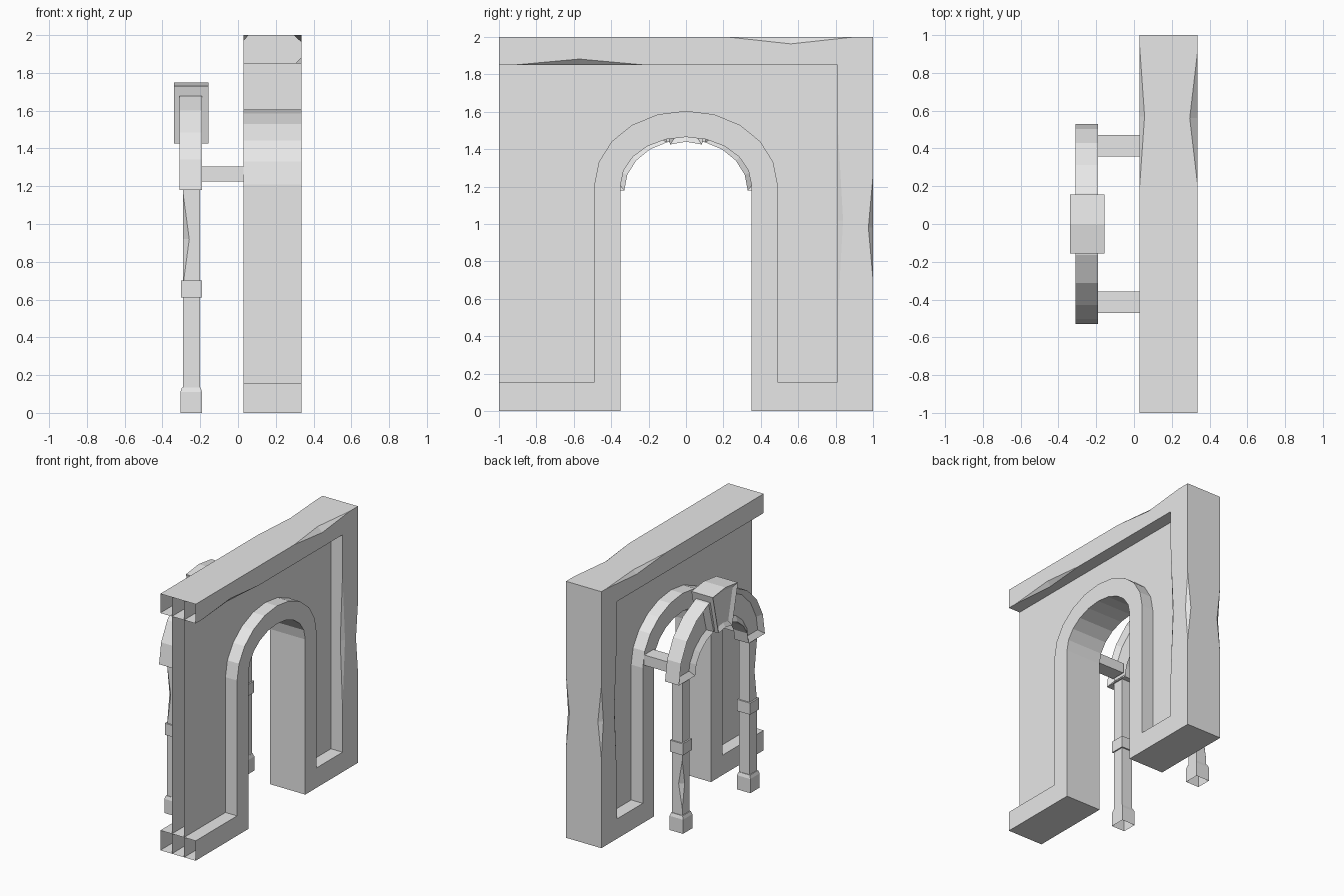
import bpy, bmesh
from math import sin, cos, pi
from mathutils import Vector

if "Cube" in bpy.data.objects:
    bpy.data.objects.remove(bpy.data.objects["Cube"], do_unlink=True)

stone = bpy.data.materials.new("grey_stone")
stone.use_nodes = True
GREY = (0.8, 0.8, 0.8, 1)
stone.diffuse_color = GREY
stone.node_tree.nodes["Principled BSDF"].inputs["Base Color"].default_value = GREY

X0, X1 = 0.03, 0.335          # wall thickness
STEPS = 10                    # arch segments


def finish(bm, name):
    mesh = bpy.data.meshes.new(name)
    bm.to_mesh(mesh)
    bm.free()
    mesh.materials.append(stone)
    obj = bpy.data.objects.new(name, mesh)
    bpy.context.collection.objects.link(obj)
    return obj


def arc(a, b, z):
    """Half ellipse in the yz plane, from +y over the top to -y."""
    return [(a * cos(pi * i / STEPS), z + b * sin(pi * i / STEPS)) for i in range(STEPS + 1)]


def prism(outline, x0, x1):
    """Extrude a yz outline along x."""
    bm = bmesh.new()
    face = bm.faces.new([bm.verts.new((x0, y, z)) for y, z in outline])
    if x1 != x0:
        new = bmesh.ops.extrude_face_region(bm, geom=[face])["geom"]
        bmesh.ops.translate(bm, vec=(x1 - x0, 0, 0),
                            verts=[g for g in new if isinstance(g, bmesh.types.BMVert)])
        if face.is_valid and len(face.edges[0].link_faces) < 2:
            bm.faces.new(face.verts)
        bmesh.ops.recalc_face_normals(bm, faces=bm.faces)
    bm.normal_update()
    return bm


def box(x0, x1, y0, y1, z0, z1):
    return prism([(y0, z0), (y1, z0), (y1, z1), (y0, z1)], x0, x1)


def chip(bm, a, b, t0, t1, depth):
    """Knock a shallow notch out of the edge a-b."""
    a, b = Vector(a), Vector(b)
    near = lambda v, p: (v.co - p).length < 1e-4
    edge = next((e for e in bm.edges if len(e.link_faces) == 2 and any(
        near(e.verts[i], a) and near(e.verts[1 - i], b) for i in (0, 1))), None)
    if edge is None:
        return
    va = next(v for v in edge.verts if near(v, a))
    start, end = bm.verts.new(a.lerp(b, t0)), bm.verts.new(a.lerp(b, t1))
    rings, mids = [], []
    for f in edge.link_faces:
        f.normal_update()
        loop = next(l for l in f.loops if l.edge == edge)
        forward = loop.vert == va
        way = (loop.link_loop_next.vert.co - loop.vert.co).normalized()
        inward = f.normal.cross(way)
        d = sum(abs(i) * k for i, k in zip(inward, depth))
        mid = bm.verts.new(a.lerp(b, (t0 + t1) / 2) + inward * d)
        verts = [l.vert for l in f.loops]
        i = verts.index(loop.vert)
        verts = verts[i + 1:] + verts[:i + 1]
        rings.append(verts + ([start, mid, end] if forward else [end, mid, start]))
        mids.append(mid)
        if forward:
            first = mid
    second = next(m for m in mids if m is not first)
    bm.edges.remove(edge)
    for ring in rings:
        bm.faces.new(ring)
    bm.faces.new((first, start, second))
    bm.faces.new((end, first, second))
    bm.normal_update()


def open_faces(bm, rule):
    bmesh.ops.delete(bm, geom=[f for f in bm.faces if rule(f)], context='FACES')


def open_end(f):
    return all(v.co.y < -0.999 for v in f.verts)


# Base, end pillar and arch trim as one frame, open at the joining end
outer = arc(0.49, 0.395, 1.21)
inner = arc(0.35, 0.255, 1.21)
outline = ([(-1, 0), (-1, 0.155), (-0.49, 0.155)] + outer[::-1]
           + [(0.49, 0.155), (0.81, 0.155), (0.81, 1.85), (1, 1.85), (1, 0), (0.35, 0)]
           + inner + [(-0.35, 0)])
bm = prism(outline, X0, X1)
for x in (X0, X1):
    chip(bm, (x, 0.81, 0.155), (x, 0.81, 1.85), 0.2, 0.82, (0.02, 0.03, 0))
    chip(bm, (x, 1, 0), (x, 1, 1.85), 0.38, 0.68, (0.03, 0.025, 0))
open_faces(bm, lambda f: open_end(f) or all(v.co.z > 1.84 for v in f.verts))
finish(bm, "wall_frame")

# Top beam, open at the joining end
bm = box(X0, X1, -1, 1, 1.85, 2)
chip(bm, (X1, -1, 2), (X1, 1, 2), 0.61, 0.95, (0.04, 0, 0.037))
chip(bm, (X0, -1, 2), (X0, 1, 2), 0.6, 0.97, (0.026, 0, 0.03))
chip(bm, (X1, -1, 1.85), (X1, 1, 1.85), 0.04, 0.39, (0.03, 0, 0.032))
open_faces(bm, open_end)
finish(bm, "top_beam")

# Recessed wall sheets on both sides
sheet = [(-1, 0), (-1, 2), (0.81, 2), (0.81, 0), (0.49, 0)] + outer + [(-0.49, 0)]
for name, x in (("left_wall_panel", 0.235), ("right_wall_panel", 0.13)):
    finish(prism(sheet, x, x), name)

# Porch arch with sunken panels either side of the keystone
bm = bmesh.new()
rows = [[bm.verts.new((x, y, z)) for x, (y, z) in
         ((-0.31, o), (-0.19, o), (-0.19, i), (-0.31, i))]
        for o, i in zip(arc(0.53, 0.52, 1.18), arc(0.33, 0.27, 1.18))]
sides = {}
for n, (p, q) in enumerate(zip(rows, rows[1:])):
    for k in range(4):
        f = bm.faces.new((p[k], p[k - 1], q[k - 1], q[k]))
        if k in (0, 2) and n not in (STEPS // 2 - 1, STEPS // 2):
            sides.setdefault((k, n < STEPS // 2), []).append(f)
for end in (rows[0], rows[-1]):
    bm.faces.new(end)
bmesh.ops.recalc_face_normals(bm, faces=bm.faces)
for faces in sides.values():
    bmesh.ops.inset_region(bm, faces=faces, thickness=0.04, depth=-0.03, use_even_offset=True)
finish(bm, "porch_arch")

# Keystone with sunken faces
bm = prism([(-0.085, 1.425), (0, 1.44), (0.085, 1.425), (0.155, 1.73), (0, 1.75), (-0.155, 1.73)],
           -0.34, -0.155)
for f in [f for f in bm.faces if abs(f.normal.x) > 0.9]:
    bmesh.ops.inset_region(bm, faces=[f], thickness=0.03, depth=-0.02, use_even_offset=True)
finish(bm, "keystone")

# Porch columns, rings, feet and the ties back to the wall
for name, y in (("front", -0.415), ("back", 0.415)):
    s = 1 if y > 0 else -1
    bm = box(-0.29, -0.2, y - 0.045, y + 0.045, 0.1, 1.2)
    edge_y = y + s * 0.045
    span = (0.53, 0.96) if s < 0 else (0.08, 0.42)
    chip(bm, (-0.29, edge_y, 0.1), (-0.29, edge_y, 1.2), *span, (0.032, 0.03, 0))
    finish(bm, name + "_column")

    finish(box(-0.302, -0.19, y - 0.056, y + 0.056, 0.61, 0.7), name + "_column_ring")

    bm = box(-0.305, -0.19, y - 0.058, y + 0.058, 0, 0.11)
    top = [f for f in bm.faces if f.normal.z > 0.9]
    bmesh.ops.inset_region(bm, faces=top, thickness=0.012, depth=0.025)
    open_faces(bm, lambda f: f.normal.z < -0.9)
    finish(bm, name + "_column_foot")

    finish(box(-0.2, 0.04, y - 0.057, y + 0.057, 1.225, 1.305), name + "_wall_tie")
